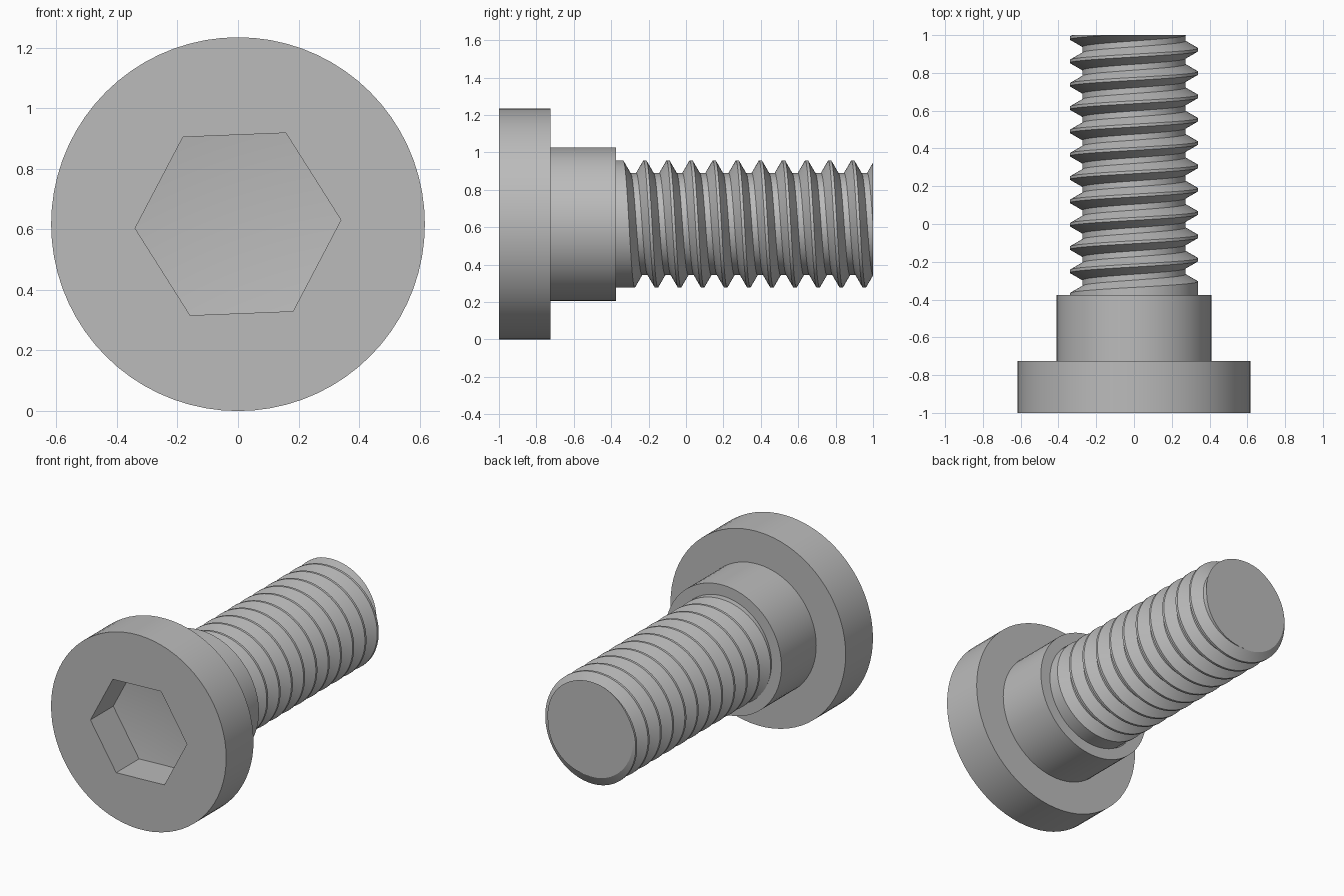
import bpy, bmesh, math

cube = bpy.data.objects.get("Cube")
if cube:
    bpy.data.objects.remove(cube, do_unlink=True)

HEAD_R, SHOULDER_R, CREST_R, ROOT_R = 0.617, 0.41, 0.34, 0.273
HEAD_Y, SHOULDER_Y, TIP_Y = -0.725, -0.375, 1.0
SEGMENTS = 72
PITCH = 0.1235
TURNS = 12

steel = bpy.data.materials.new("grey steel")
steel.use_nodes = True
colour = (0.5, 0.5, 0.5, 1)
steel.diffuse_color = colour
steel.node_tree.nodes["Principled BSDF"].inputs["Base Color"].default_value = colour


def polar(angle, radius, y):
    """Point around the screw axis, which runs along y."""
    return (radius * math.cos(angle), y, HEAD_R + radius * math.sin(angle))


def ring(bm, radius, y, count=SEGMENTS, turn=0.0):
    return [bm.verts.new(polar(turn + math.tau * i / count, radius, y)) for i in range(count)]


def bridge(bm, a, b):
    for i in range(len(a)):
        j = (i + 1) % len(a)
        bm.faces.new((a[i], a[j], b[j], b[i]))


def loop_edges(bm, verts):
    return [bm.edges.get((v, verts[i - 1])) or bm.edges.new((v, verts[i - 1]))
            for i, v in enumerate(verts)]


def finish(bm, name):
    bmesh.ops.recalc_face_normals(bm, faces=bm.faces)
    mesh = bpy.data.meshes.new(name)
    bm.to_mesh(mesh)
    bm.free()
    mesh.materials.append(steel)
    obj = bpy.data.objects.new(name, mesh)
    bpy.context.collection.objects.link(obj)
    bpy.ops.object.select_all(action='DESELECT')
    obj.select_set(True)
    bpy.context.view_layer.objects.active = obj
    bpy.ops.object.shade_smooth_by_angle(angle=math.radians(25))


# Head and shoulder, turned from one stepped profile
bm = bmesh.new()
profile = [(HEAD_R, -1), (HEAD_R, HEAD_Y), (SHOULDER_R, HEAD_Y),
           (SHOULDER_R, SHOULDER_Y), (CREST_R, SHOULDER_Y)]
rings = [ring(bm, r, y) for r, y in profile]
for a, b in zip(rings, rings[1:]):
    bridge(bm, a, b)

# Hexagonal socket with a shallow pointed floor
turn = math.radians(2.3)
mouth = ring(bm, 0.34, -1, 6, turn)
floor = ring(bm, 0.34, -0.77, 6, turn)
bridge(bm, mouth, floor)
point = bm.verts.new(polar(0, 0, -0.73))
for i in range(6):
    bm.faces.new((floor[i - 1], floor[i], point))
bmesh.ops.triangle_fill(bm, use_beauty=True,
                        edges=loop_edges(bm, rings[0]) + loop_edges(bm, mouth))
finish(bm, "head_and_shoulder")

# Right-hand thread: one helical groove cut into the shank
half_root = PITCH / 8
half_mouth = PITCH * 7 / 16
start_angle, start_y = math.radians(240), -0.333


def groove_radius(y, centre):
    t = (abs(y - centre) - half_root) / (half_mouth - half_root)
    return ROOT_R + (CREST_R - ROOT_R) * min(max(t, 0), 1)


bm = bmesh.new()
columns = []
for step in range(SEGMENTS + 1):
    angle = start_angle - math.tau * step / SEGMENTS
    first = start_y + PITCH * step / SEGMENTS
    centres = [first + PITCH * k for k in range(TURNS)]
    column = [bm.verts.new(polar(angle, CREST_R, SHOULDER_Y))]
    for centre in centres:
        for offset in (-half_mouth, -half_root, half_root, half_mouth):
            y = min(centre + offset, TIP_Y)
            radius = min(groove_radius(y, c) for c in centres)
            column.append(bm.verts.new(polar(angle, radius, y)))
    columns.append(column)
for a, b in zip(columns, columns[1:]):
    for k in range(len(a) - 1):
        bm.faces.new((a[k], a[k + 1], b[k + 1], b[k]))

# Wall where the groove starts, and the flat tip
bm.faces.new(columns[0][1:5])
tip = bm.verts.new(polar(0, 0, TIP_Y))
for a, b in zip(columns, columns[1:]):
    bm.faces.new((a[-1], b[-1], tip))
bmesh.ops.remove_doubles(bm, verts=bm.verts, dist=0.0001)
finish(bm, "threaded_shank")
